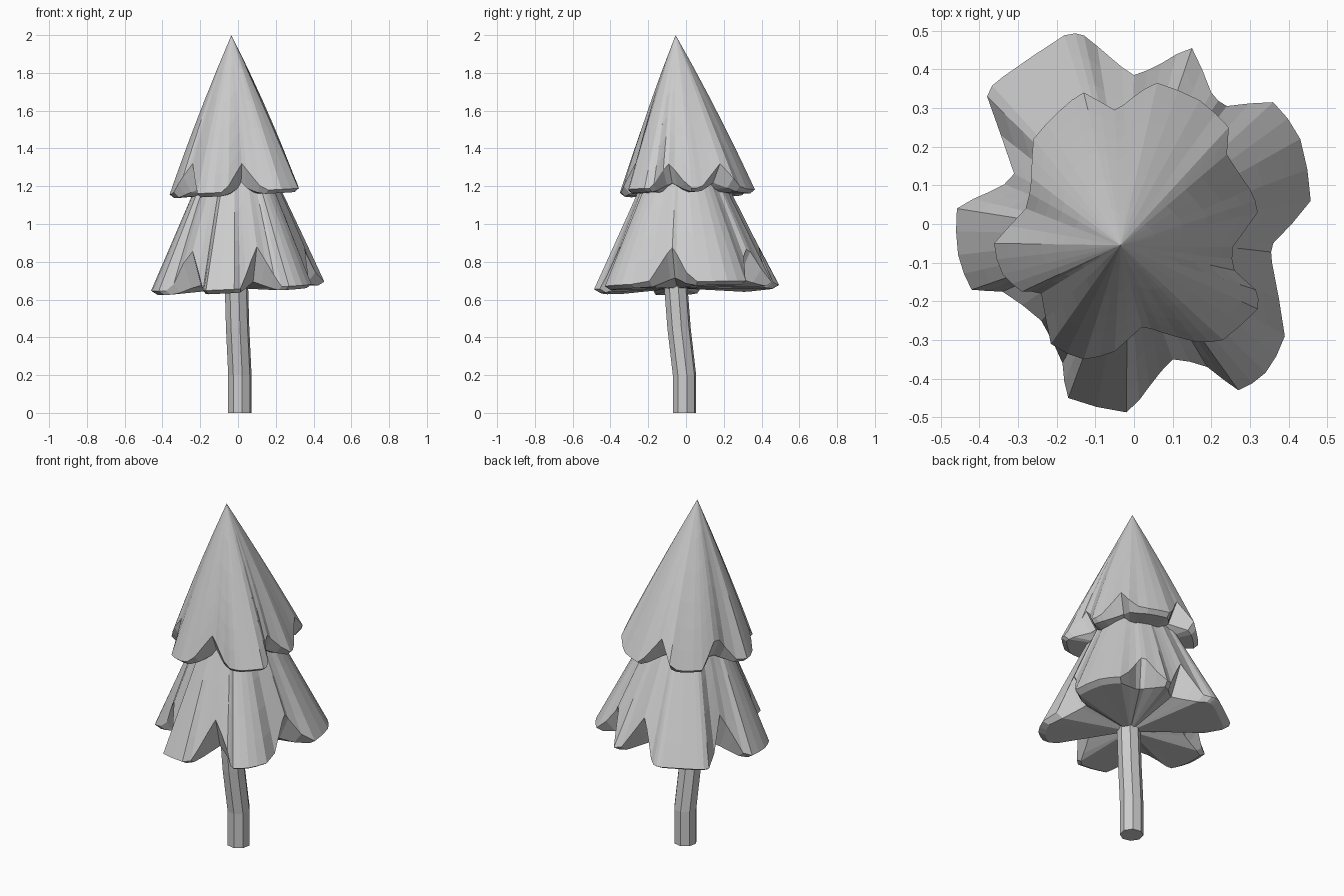
import bpy, bmesh, math
from mathutils import Vector

if "Cube" in bpy.data.objects:
    bpy.data.objects.remove(bpy.data.objects["Cube"])


def make_object(name, bm):
    bmesh.ops.recalc_face_normals(bm, faces=bm.faces)
    me = bpy.data.meshes.new(name)
    bm.to_mesh(me)
    bm.free()
    ob = bpy.data.objects.new(name, me)
    bpy.context.collection.objects.link(ob)
    return ob


def bridge(bm, a, b):
    n = len(a)
    for i in range(n):
        j = (i + 1) % n
        bm.faces.new((a[i], a[j], b[j], b[i]))


def fan(bm, ring, tip):
    n = len(ring)
    for i in range(n):
        bm.faces.new((ring[i], ring[(i + 1) % n], tip))


def smooth_loop(pts):
    # insert one rounded midpoint between neighbouring outline points
    out, n = [], len(pts)
    for i in range(n):
        p0, p1, p2, p3 = (Vector(pts[(i + k) % n]) for k in (-1, 0, 1, 2))
        out += [p1, (p1 + p2) * 0.53 - (p0 + p3) * 0.03]
    return out


def tier(name, outline, notches, apex, z_low, z_high, bulge, reach, tilt):
    """Skirt of drooping lobes: tip, rings, ragged rim, folded-under base."""
    bm = bmesh.new()
    apex = Vector(apex)
    rim, base = [], []
    for p in smooth_loop(outline):
        d = min((p - Vector(q)).length for q in notches)
        k = max(0, 1 - d / reach)
        low = z_low + tilt[0] * p.x + tilt[1] * p.y
        rim.append(Vector((p.x, p.y, low + (z_high - low) * k)))
        s = 0.93 - 0.13 * k
        base.append(Vector((p.x * s, p.y * s, low - 0.02 + 0.05 * k)))
    # lobes fade into a rounder cone towards the tip
    slopes = [(r - apex).xy.length / (apex.z - r.z) for r in rim]
    n = len(slopes)
    soft = [sum(slopes[(i + k) % n] for k in range(-7, 8)) / 15 for i in range(n)]
    rings = []
    for t in (0.22, 0.42, 0.6, 0.75, 0.88, 1.0):
        ring = []
        for r, own, mean in zip(rim, slopes, soft):
            f = (t + bulge * t * (1 - t)) * (1 + 0.8 * (1 - t) * (mean / own - 1))
            ring.append(bm.verts.new((apex.x + (r.x - apex.x) * f,
                                      apex.y + (r.y - apex.y) * f,
                                      apex.z + (r.z - apex.z) * t)))
        rings.append(ring)
    rings.append([bm.verts.new(b) for b in base])
    fan(bm, rings[0], bm.verts.new(apex))
    for a, b in zip(rings, rings[1:]):
        bridge(bm, a, b)
    fan(bm, rings[-1], bm.verts.new((-0.01, -0.045, z_low - 0.01)))
    return make_object(name, bm)


# Lower branches
lower = [(0, .385), (.07, .415), (.15, .455), (.2, .34), (.24, .305), (.36, .315),
         (.43, .22), (.457, .06), (.36, -.05), (.357, -.1), (.39, -.29), (.34, -.385),
         (.27, -.43), (.19, -.37), (.1, -.35), (.04, -.42), (-.02, -.487),
         (-.17, -.45), (-.185, -.36), (-.24, -.25), (-.34, -.175), (-.42, -.17),
         (-.455, -.08), (-.458, .04), (-.37, .085), (-.31, .13), (-.38, .33),
         (-.34, .38), (-.18, .488), (-.13, .488), (-.06, .43)]
tier("lower_branches", lower,
     [(0, .385), (.21, .325), (.357, -.075), (.1, -.35), (-.25, -.24), (-.31, .13)],
     (-.015, -.03, 1.68), .67, .88, .04, .13, (.05, .03))

# Upper branches
upper = [(-.05, .295), (-.13, .34), (-.19, .295), (-.26, .22), (-.265, .12),
         (-.28, .04), (-.362, -.05), (-.34, -.13), (-.29, -.175), (-.24, -.18),
         (-.215, -.31), (-.13, -.35), (-.05, -.33), (.02, -.267), (.07, -.28),
         (.16, -.305), (.23, -.3), (.32, -.22), (.315, -.17), (.26, -.12),
         (.255, -.06), (.32, .03), (.3, .09), (.24, .18), (.245, .25), (.17, .32),
         (.06, .365), (0, .33)]
tier("upper_branches", upper,
     [(-.05, .295), (-.265, .1), (-.24, -.18), (.02, -.267), (.255, -.09), (.24, .18)],
     (-.035, -.055, 2.0), 1.175, 1.32, .12, .12, (.05, .01))

# Trunk: eight-sided, bent above the foot
bm = bmesh.new()
rings = []
for x, y, z in ((.01, -.008, 0), (.01, -.008, .2), (-.002, -.037, .45), (-.009, -.056, .7)):
    rings.append([bm.verts.new((x + .063 * math.cos(math.pi * (i + .25) / 4),
                                y + .063 * math.sin(math.pi * (i + .25) / 4), z))
                  for i in range(8)])
for a, b in zip(rings, rings[1:]):
    bridge(bm, a, b)
bm.faces.new(rings[0])
bm.faces.new(rings[-1])
make_object("trunk", bm)
